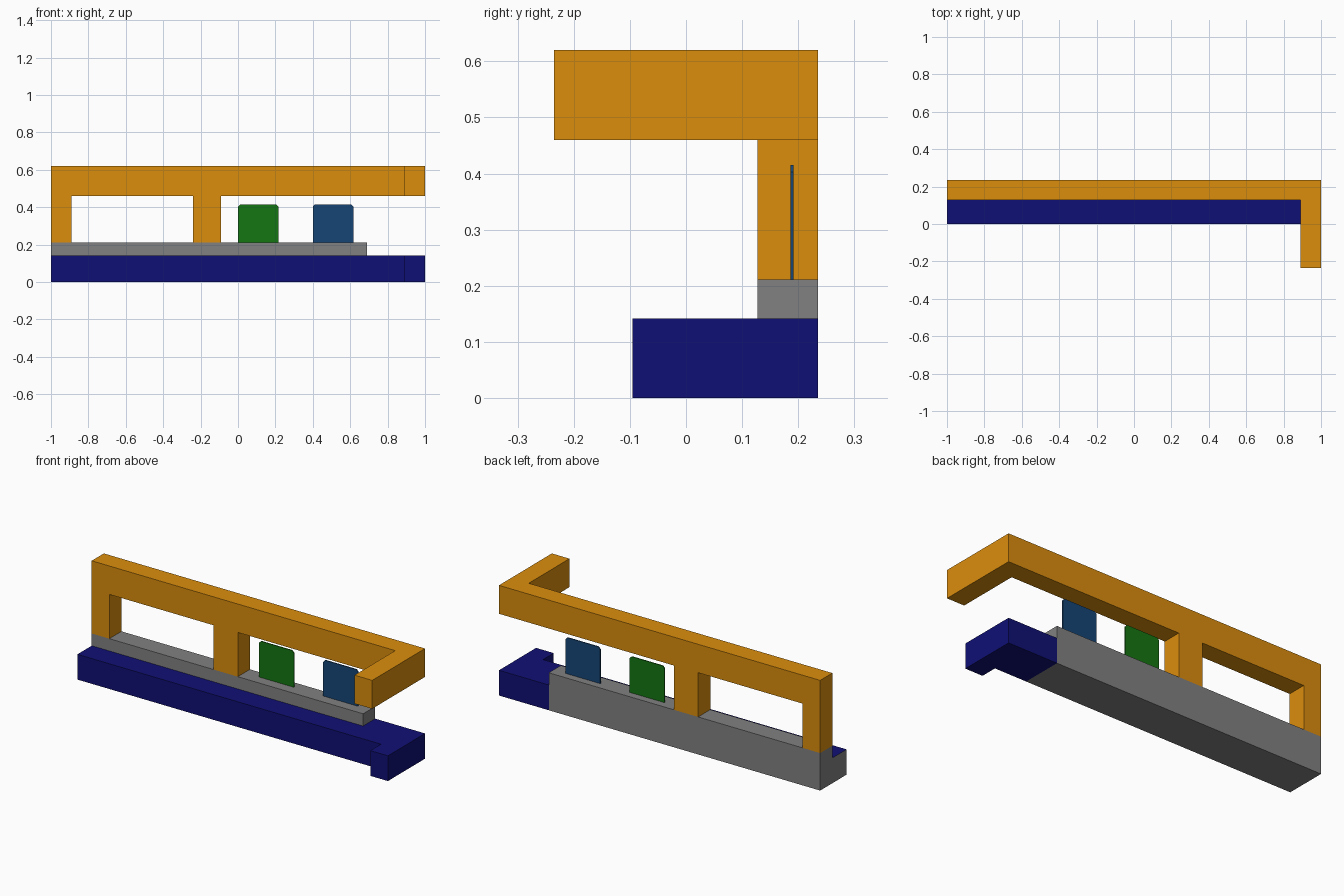
import bpy, bmesh
from mathutils import Vector

if "Cube" in bpy.data.objects:
    bpy.data.objects.remove(bpy.data.objects["Cube"])


def material(name, rgb):
    m = bpy.data.materials.new(name)
    m.diffuse_color = (*rgb, 1)
    m.use_nodes = True
    m.node_tree.nodes["Principled BSDF"].inputs["Base Color"].default_value = m.diffuse_color
    return m


ORANGE = material("orange", (0.71, 0.27, 0.004))
NAVY = material("navy", (0.005, 0.005, 0.18))
GREEN = material("green", (0.007, 0.18, 0.006))
BLUE = material("blue", (0.008, 0.06, 0.18))
GREY = material("grey", (0.22, 0.22, 0.22))


def prism(name, points, axis, lo, hi, mat):
    """Extrude a 2D outline along an axis; outline holds the other two coordinates."""
    bm = bmesh.new()

    def place(p):
        c = list(p)
        c.insert(axis, lo)
        return Vector(c)

    face = bm.faces.new([bm.verts.new(place(p)) for p in points])
    ext = bmesh.ops.extrude_face_region(bm, geom=[face])
    step = Vector((0, 0, 0))
    step[axis] = hi - lo
    bmesh.ops.translate(bm, vec=step, verts=[v for v in ext["geom"] if isinstance(v, bmesh.types.BMVert)])
    bmesh.ops.recalc_face_normals(bm, faces=bm.faces)
    me = bpy.data.meshes.new(name)
    bm.to_mesh(me)
    bm.free()
    me.materials.append(mat)
    ob = bpy.data.objects.new(name, me)
    bpy.context.collection.objects.link(ob)
    return ob


BACK, WALL, FRONT = 0.235, 0.127, 0.0
LOW, SILL, RAIL, TOP = 0.142, 0.211, 0.46, 0.62
ARM, END = 0.89, 0.69

# Stepped grey base with navy front and ledge
base = prism("stepped_base",
             [(FRONT, 0), (BACK, 0), (BACK, SILL), (WALL, SILL), (WALL, LOW), (FRONT, LOW)],
             0, -1, END, GREY)
base.data.materials.append(NAVY)
for f in base.data.polygons:
    on_ledge = f.normal.z > 0.9 and f.center.z < LOW + 0.01
    if on_ledge or (f.normal.y < -0.9 and f.center.z < LOW):
        f.material_index = 1

# Navy corner end with its short return arm
prism("base_corner",
      [(END, FRONT), (ARM, FRONT), (ARM, -0.095), (1, -0.095), (1, BACK), (END, BACK)],
      2, 0, LOW, NAVY)

# Orange top rail with long return arm
prism("top_rail",
      [(-1, WALL), (ARM, WALL), (ARM, -BACK), (1, -BACK), (1, BACK), (-1, BACK)],
      2, RAIL, TOP, ORANGE)

# Orange posts
for name, x0, x1 in (("end_post", -1, -0.89), ("middle_post", -0.24, -0.09)):
    prism(name, [(x0, WALL), (x1, WALL), (x1, BACK), (x0, BACK)], 2, SILL, RAIL, ORANGE)

# Thin upright panels with clipped top corners
for name, x0, mat in (("green_panel", 0.0, GREEN), ("blue_panel", 0.4, BLUE)):
    x1, z, c = x0 + 0.217, 0.415, 0.012
    prism(name, [(x0, SILL), (x1, SILL), (x1, z - c), (x1 - c, z), (x0 + c, z), (x0, z - c)],
          1, 0.186, 0.192, mat)
